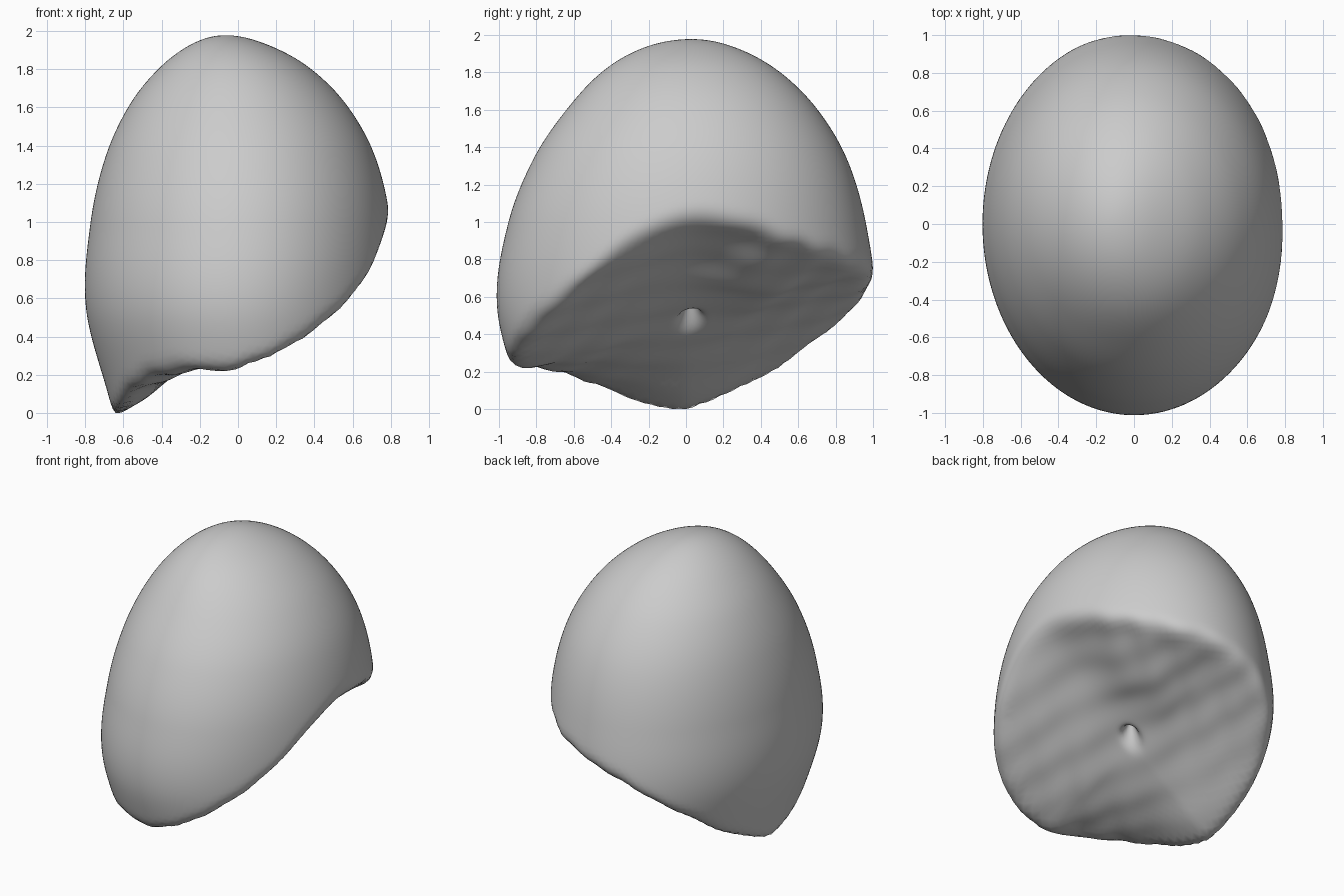
import bpy, bmesh, math
from mathutils import Vector

cube = bpy.data.objects.get("Cube")
if cube:
    bpy.data.objects.remove(cube, do_unlink=True)

TOP = 1.98
STEP = 0.2
# Dome half-outlines, sampled evenly by square root of the depth below the top
LEFT_X = [-.07, .13, .36, .565, .72, .80, .80, .72]
RIGHT_X = [-.07, -.23, -.40, -.565, -.695, -.775, -.795, -.66]
FRONT_Y = [.03, -.21, -.43, -.625, -.815, -.955, -1.01, -.88]
BACK_Y = [.03, .25, .48, .69, .86, .965, 1.01, .92]


def smooth_sample(values, t):
    """Catmull-Rom interpolation through evenly spaced values."""
    i = min(int(t), len(values) - 2)
    u = min(t - i, 1)
    p1, p2 = values[i], values[i + 1]
    p0 = values[i - 1] if i else 2 * p1 - p2
    p3 = values[i + 2] if i + 2 < len(values) else 2 * p2 - p1
    m1, m2 = (p2 - p0) / 2, (p3 - p1) / 2
    d = p2 - p1
    return p1 + u * (m1 + u * (3 * d - 2 * m1 - m2 + u * (m1 + m2 - 2 * d)))


def dome(p):
    """Negative inside the egg-shaped dome."""
    if p.z >= TOP:
        return p.z - TOP + 0.001
    t = math.sqrt(TOP - p.z) / STEP
    x0, x1, y0, y1 = (smooth_sample(v, t) for v in (RIGHT_X, LEFT_X, FRONT_Y, BACK_Y))
    u = (2 * p.x - x0 - x1) / max(x1 - x0, 0.02)
    v = (2 * p.y - y0 - y1) / max(y1 - y0, 0.02)
    return 0.8 * (math.hypot(u, v) - 1)


def base_height(x, y):
    """Tilted, slightly twisted underside with ripples and a small pit."""
    z = 0.44 + 0.73 * x + 0.25 * y
    twist = 0.6 if x * y > 0 else 0.4
    z -= twist * x * (math.sqrt(y * y + 0.04) - 0.2)
    if x < 0 and y < 0:
        z += 0.35 * x * y
    # Swelling towards the back left
    z -= 0.06 * math.exp(-((x - 0.3) ** 2 + (y - 0.42) ** 2) / 0.06)
    z += 0.007 * math.sin(16 * x - 13 * y + 2 * math.sin(5 * y))
    z += 0.004 * math.sin(30 * x + 7 * y)
    pit = ((x - 0.04) ** 2 + (y - 0.02) ** 2) / 0.0018
    return z + 0.13 * math.exp(-pit)


def body(p):
    """Dome trimmed by the underside, with a softly rounded rim."""
    a, b = dome(p), 0.8 * (base_height(p.x, p.y) - p.z)
    k = 0.07
    h = max(k - abs(a - b), 0) / k
    return max(a, b) + h * h * k / 4


# Push every vertex of a sphere out to the surface of the body
centre = Vector((-0.05, 0, 1.0))
bm = bmesh.new()
bmesh.ops.create_icosphere(bm, subdivisions=6, radius=1)
for vert in bm.verts:
    direction = vert.co.normalized()
    near, far = 0.0, 1.8
    for _ in range(18):
        mid = (near + far) / 2
        if body(centre + direction * mid) < 0:
            near = mid
        else:
            far = mid
    vert.co = centre + direction * near
bmesh.ops.smooth_vert(bm, verts=bm.verts, factor=0.3,
                      use_axis_x=True, use_axis_y=True, use_axis_z=True)

# Rest the body on the ground
lowest = min(v.co.z for v in bm.verts)
bmesh.ops.translate(bm, verts=bm.verts, vec=(0, 0, -lowest))
for face in bm.faces:
    face.smooth = True
mesh = bpy.data.meshes.new("dome_body")
bm.to_mesh(mesh)
bm.free()
obj = bpy.data.objects.new("dome_body", mesh)
bpy.context.collection.objects.link(obj)

# Plain grey material
grey = bpy.data.materials.new("light_grey")
grey.use_nodes = True
colour = (0.6, 0.6, 0.6, 1)
grey.diffuse_color = colour
grey.node_tree.nodes["Principled BSDF"].inputs["Base Color"].default_value = colour
mesh.materials.append(grey)
